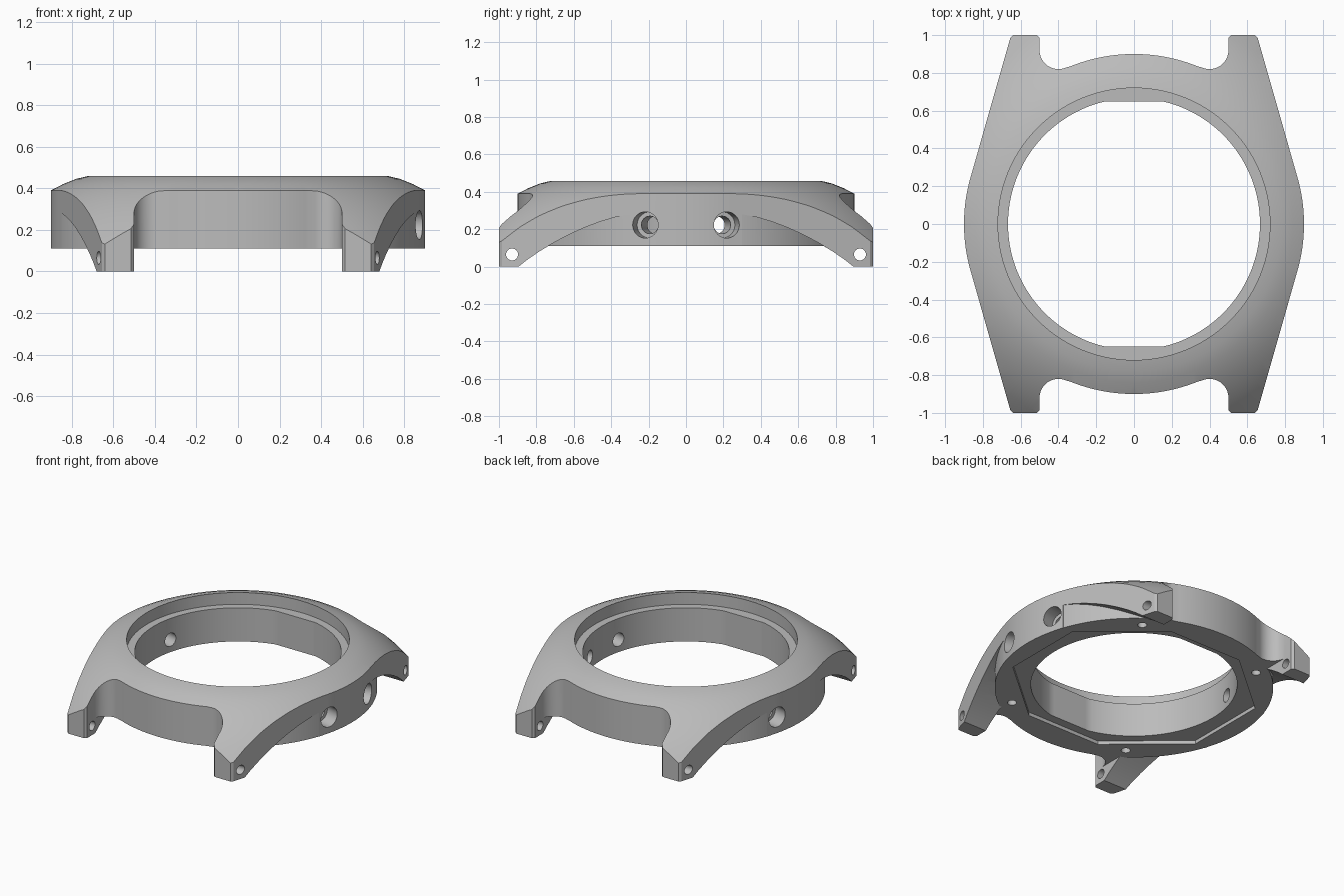
import bpy, bmesh, math
from mathutils import Matrix, Vector

if "Cube" in bpy.data.objects:
    bpy.data.objects.remove(bpy.data.objects["Cube"], do_unlink=True)

SEG = 160
RIM = 0.9          # drum radius
FLOOR = 0.11       # underside height of the drum


def finish(name, bm):
    bmesh.ops.recalc_face_normals(bm, faces=bm.faces)
    mesh = bpy.data.meshes.new(name)
    bm.to_mesh(mesh)
    bm.free()
    ob = bpy.data.objects.new(name, mesh)
    bpy.context.collection.objects.link(ob)
    return ob


def prism(name, pts, lo, hi, axis="Z"):
    """Extrude a 2D outline; axis Z takes (x, y) points, axis X takes (y, z)."""
    place = (lambda p, h: (p[0], p[1], h)) if axis == "Z" else (lambda p, h: (h, p[0], p[1]))
    bm = bmesh.new()
    low = [bm.verts.new(place(p, lo)) for p in pts]
    top = [bm.verts.new(place(p, hi)) for p in pts]
    bm.faces.new(low)
    bm.faces.new(top)
    n = len(pts)
    for i in range(n):
        j = (i + 1) % n
        bm.faces.new((low[i], low[j], top[j], top[i]))
    return finish(name, bm)


def arc(cx, cy, r, a0, a1, n):
    return [(cx + r * math.cos(math.radians(a0 + (a1 - a0) * i / n)),
             cy + r * math.sin(math.radians(a0 + (a1 - a0) * i / n))) for i in range(n + 1)]


def circle(r, n=SEG):
    return arc(0, 0, r, 0, 360, n)[:-1]


def box(x, y, z0, z1):
    return prism("box_cutter", [(-x, -y), (x, -y), (x, y), (-x, y)], z0, z1)


def rod(start, end, r):
    a, b = Vector(start), Vector(end)
    bm = bmesh.new()
    turn = (b - a).to_track_quat("Z", "Y").to_matrix().to_4x4()
    bmesh.ops.create_cone(bm, cap_ends=True, segments=32, radius1=r, radius2=r,
                          depth=(b - a).length,
                          matrix=Matrix.Translation((a + b) / 2) @ turn)
    return finish("rod_cutter", bm)


def boolean(target, tool, operation="DIFFERENCE", keep=False):
    mod = target.modifiers.new("cut", "BOOLEAN")
    mod.object, mod.operation, mod.solver = tool, operation, "EXACT"
    bpy.context.view_layer.objects.active = target
    bpy.ops.object.modifier_apply(modifier=mod.name)
    if not keep:
        bpy.data.objects.remove(tool, do_unlink=True)


# Plan outline: round flanks, tangent lugs, filleted notches
quarter = arc(0, 0, RIM, 0, 16, 12)
quarter += [(0.655, 0.985), (0.64, 1.0), (0.515, 1.0), (0.5, 0.985)]
quarter += arc(0.4, 0.92, 0.1, 0, -113.5, 16)
quarter += arc(0, 0, RIM, 66.5, 90, 18)[1:]
half = quarter + [(-x, y) for x, y in quarter[-2::-1]]
case = prism("watch_case", half + [(x, -y) for x, y in half[-2:0:-1]], 0, 0.6)

# Domed top turned around the centre
dome_profile = [(0, -0.3), (1.3, -0.3), (1.3, -0.02), (1.193, 0.125), (1.118, 0.214),
                (1.06, 0.272), (1.0, 0.322), (0.95, 0.358), (0.9, 0.39), (0.84, 0.421),
                (0.78, 0.445), (0.712, 0.461), (0, 0.461)]
bm = bmesh.new()
verts = [bm.verts.new((r, 0, z)) for r, z in dome_profile]
edges = [bm.edges.new(pair) for pair in zip(verts, verts[1:])]
bmesh.ops.spin(bm, geom=verts + edges, cent=(0, 0, 0), axis=(0, 0, 1),
               angle=math.tau, steps=SEG, use_merge=True)
bmesh.ops.remove_doubles(bm, verts=bm.verts, dist=1e-5)
boolean(case, finish("dome_cutter", bm), "INTERSECT")

# Curved undersides of the four lugs, leaving the drum wall
curve = [(0.3, 0.28), (0.38, 0.264), (0.46, 0.24), (0.54, 0.21), (0.62, 0.174),
         (0.7, 0.132), (0.78, 0.084), (0.85, 0.036), (0.895, 0.0)]
drum = prism("drum_cutter", circle(RIM), FLOOR, 0.7)
for sx in (1, -1):
    for sy in (1, -1):
        pts = [(sy * y, z) for y, z in curve + [(0.895, -0.2), (0.3, -0.2)]]
        under = prism("lug_cutter", pts, sx * 0.5, sx * 1.2, "X")
        boolean(under, drum, keep=True)
        boolean(case, under)
bpy.data.objects.remove(drum, do_unlink=True)

# Flat floor of the drum
boolean(case, box(1.2, 0.6, -0.3, FLOOR))
boolean(case, box(0.5, 1.2, -0.3, FLOOR))

# Crystal seat and main bore with two flats
boolean(case, prism("seat_cutter", circle(0.72), 0.375, 0.7))
bore = [(x, max(-0.648, min(0.648, y))) for x, y in circle(0.667)]
boolean(case, prism("bore_cutter", bore, -0.3, 0.7))

# Eight-sided gasket recess below
corners = [(0.77, 0.3), (0.29, 0.71), (-0.29, 0.71), (-0.77, 0.3)]
corners += [(-x, -y) for x, y in corners]
boolean(case, prism("recess_cutter", corners, -0.3, FLOOR + 0.025))

# Screw holes and strap bar holes
for sy in (1, -1):
    for sx in (1, -1):
        x, y = sx * 0.48, sy * 0.655
        boolean(case, rod((x, y, -0.1), (x, y, 0.22), 0.03))
    boolean(case, rod((-1.2, sy * 0.93, 0.065), (1.2, sy * 0.93, 0.065), 0.032))

# Stepped push-button holes: two on one flank, one on the other
for deg in (14, -14, 166):
    d = Vector((math.cos(math.radians(deg)), math.sin(math.radians(deg)), 0))
    up = Vector((0, 0, 0.223))
    boolean(case, rod(d * 0.8 + up, d * 1.1 + up, 0.07))
    boolean(case, rod(d * 0.55 + up, d * 0.9 + up, 0.047))

# Brushed metal grey
metal = bpy.data.materials.new("metal_grey")
metal.use_nodes = True
grey = (0.5, 0.5, 0.5, 1)
metal.diffuse_color = grey
metal.node_tree.nodes["Principled BSDF"].inputs["Base Color"].default_value = grey
case.data.materials.clear()
case.data.materials.append(metal)
for face in case.data.polygons:
    face.material_index = 0

bpy.ops.object.select_all(action="DESELECT")
case.select_set(True)
bpy.context.view_layer.objects.active = case
bpy.ops.object.shade_smooth_by_angle(angle=math.radians(25))
